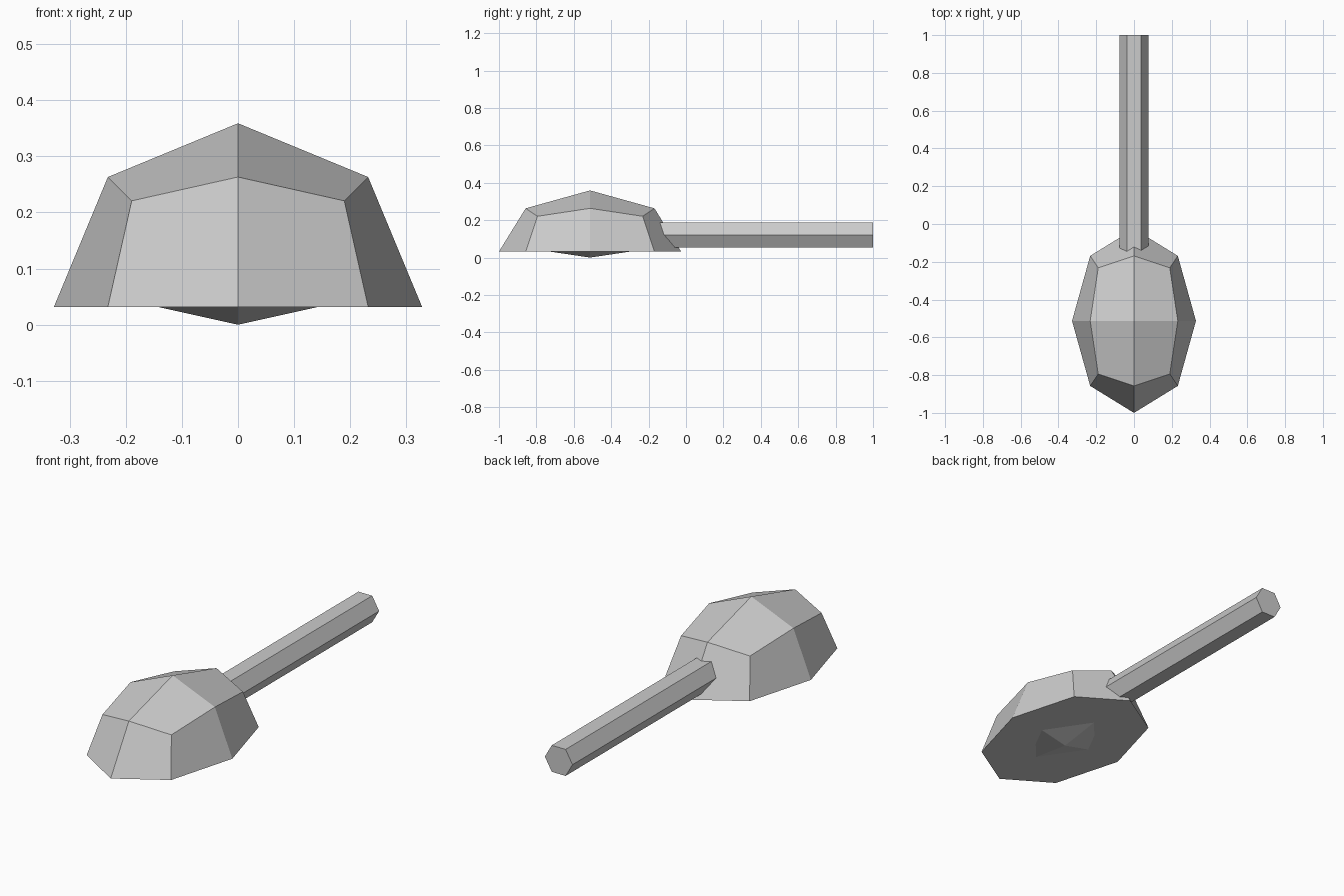
import bpy, bmesh, math
from mathutils import Matrix, Vector

if "Cube" in bpy.data.objects:
    bpy.data.objects.remove(bpy.data.objects["Cube"])


def quad_sphere():
    """Unit cube subdivided once and pushed out onto a sphere."""
    bm = bmesh.new()
    bmesh.ops.create_cube(bm, size=2)
    bmesh.ops.subdivide_edges(bm, edges=bm.edges[:], cuts=1, use_grid_fill=True)
    for v in bm.verts:
        v.co.normalize()
    return bm


def finish(bm, name):
    bmesh.ops.recalc_face_normals(bm, faces=bm.faces[:])
    mesh = bpy.data.meshes.new(name)
    bm.to_mesh(mesh)
    bm.free()
    obj = bpy.data.objects.new(name, mesh)
    bpy.context.collection.objects.link(obj)
    return obj


def place(bm, loc, radii):
    for v in bm.verts:
        v.co = Vector(c * r + l for c, r, l in zip(v.co, radii, loc))


HEAD_Y = -0.513
RADII = (0.328, 0.487, 0.327)

# Lamp hood: half sphere with an inner wall and a flat rim
bm = quad_sphere()
bmesh.ops.delete(bm, geom=[v for v in bm.verts if v.co.z < -0.01], context='VERTS')
dup = bmesh.ops.duplicate(bm, geom=bm.verts[:] + bm.edges[:] + bm.faces[:])
inner = [g for g in dup["geom"] if isinstance(g, bmesh.types.BMVert)]
bmesh.ops.scale(bm, vec=(0.85, 0.85, 0.85), verts=inner)
bmesh.ops.bridge_loops(bm, edges=[e for e in bm.edges if e.is_boundary])
place(bm, (0, HEAD_Y, 0.032), RADII)
finish(bm, "lamp_hood")

# Lens: flattened sphere set inside the hood
bm = quad_sphere()
place(bm, (0, HEAD_Y, 0.143), (0.267, 0.397, 0.143))
finish(bm, "lamp_lens")

# Arm: six-sided bar with flat top and bottom
start, end = -0.17, 1.0
bm = bmesh.new()
bmesh.ops.create_cone(bm, cap_ends=True, segments=6, radius1=0.076, radius2=0.076,
                      depth=end - start,
                      matrix=Matrix.Translation((0, (start + end) / 2, 0.121))
                      @ Matrix.Rotation(math.radians(90), 4, 'X')
                      @ Matrix.Rotation(math.radians(30), 4, 'Z'))
finish(bm, "support_arm")
